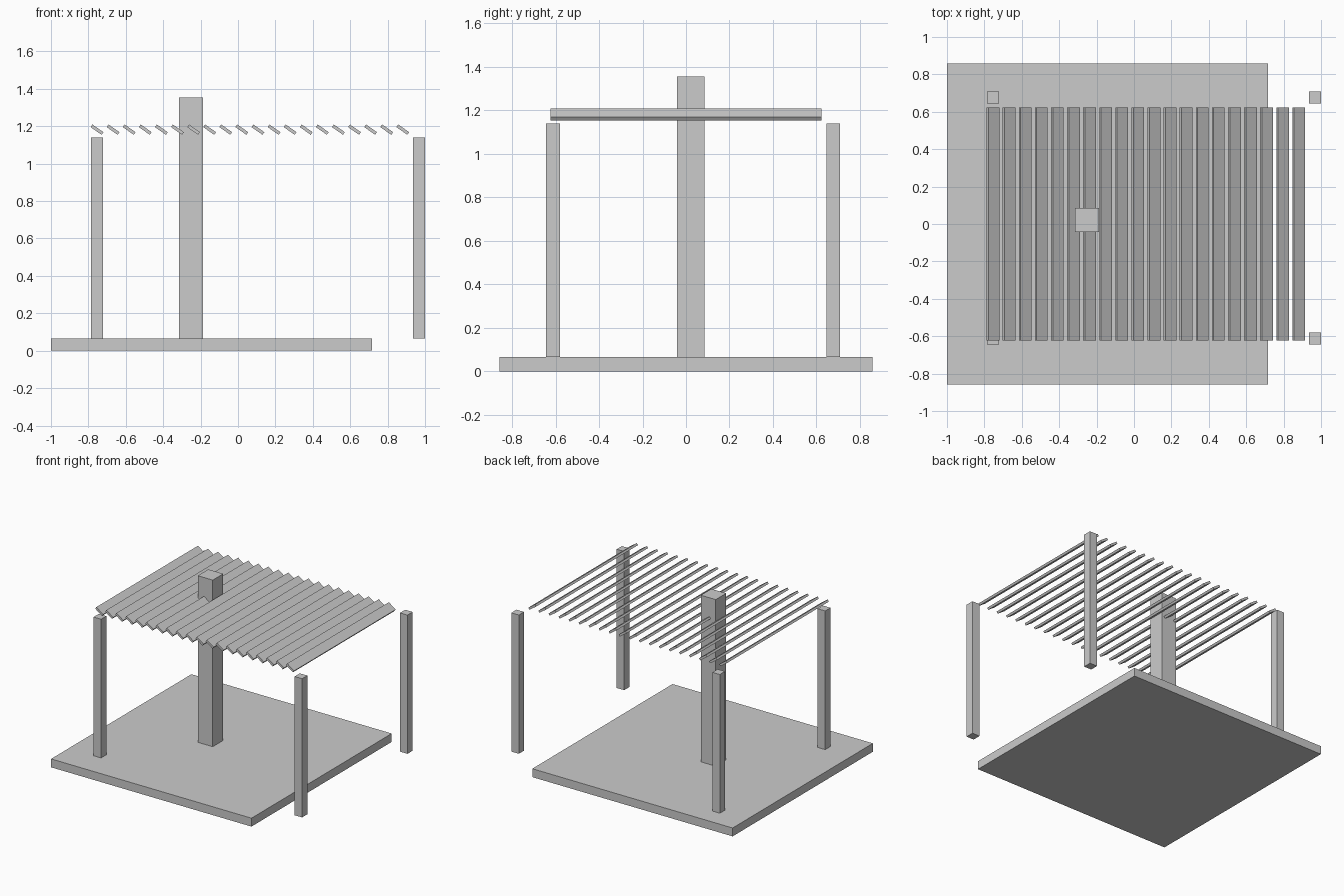
import bpy
import math

cube = bpy.data.objects.get("Cube")
if cube:
    bpy.data.objects.remove(cube, do_unlink=True)

# One plain grey for the whole pavilion
grey = bpy.data.materials.new("light grey")
grey.use_nodes = True
colour = (0.6, 0.6, 0.6, 1)
grey.diffuse_color = colour
grey.node_tree.nodes["Principled BSDF"].inputs["Base Color"].default_value = colour


def box(name, centre, size, tilt=0.0):
    """Flat-faced box with applied size, tilted about the y axis."""
    bpy.ops.mesh.primitive_cube_add(size=1, location=centre)
    obj = bpy.context.object
    obj.name = name
    obj.scale = size
    bpy.ops.object.transform_apply(location=False, rotation=False, scale=True)
    obj.rotation_euler.y = tilt
    obj.data.materials.append(grey)
    return obj


# Floor slab
FLOOR = 0.065
box("floor_slab", (-0.142, 0, FLOOR / 2), (1.716, 1.716, FLOOR))

# Thick column that rises through the roof
column_height = 1.29
box("column", (-0.251, 0.022, FLOOR + column_height / 2),
    (0.128, 0.128, column_height))

# Four corner posts
post_height = 1.074
for side, x in (("right", -0.754), ("left", 0.968)):
    for end, y in (("front", -0.612), ("back", 0.677)):
        box(f"{end}_{side}_post", (x, y, FLOOR + post_height / 2),
            (0.064, 0.064, post_height))

# Row of tilted roof slats
SLATS = 20
first_x, last_x = -0.754, 0.881
for i in range(SLATS):
    x = first_x + (last_x - first_x) * i / (SLATS - 1)
    box(f"roof_slat_{i + 1}", (x, 0, 1.182), (0.0715, 1.244, 0.017),
        math.radians(35))
